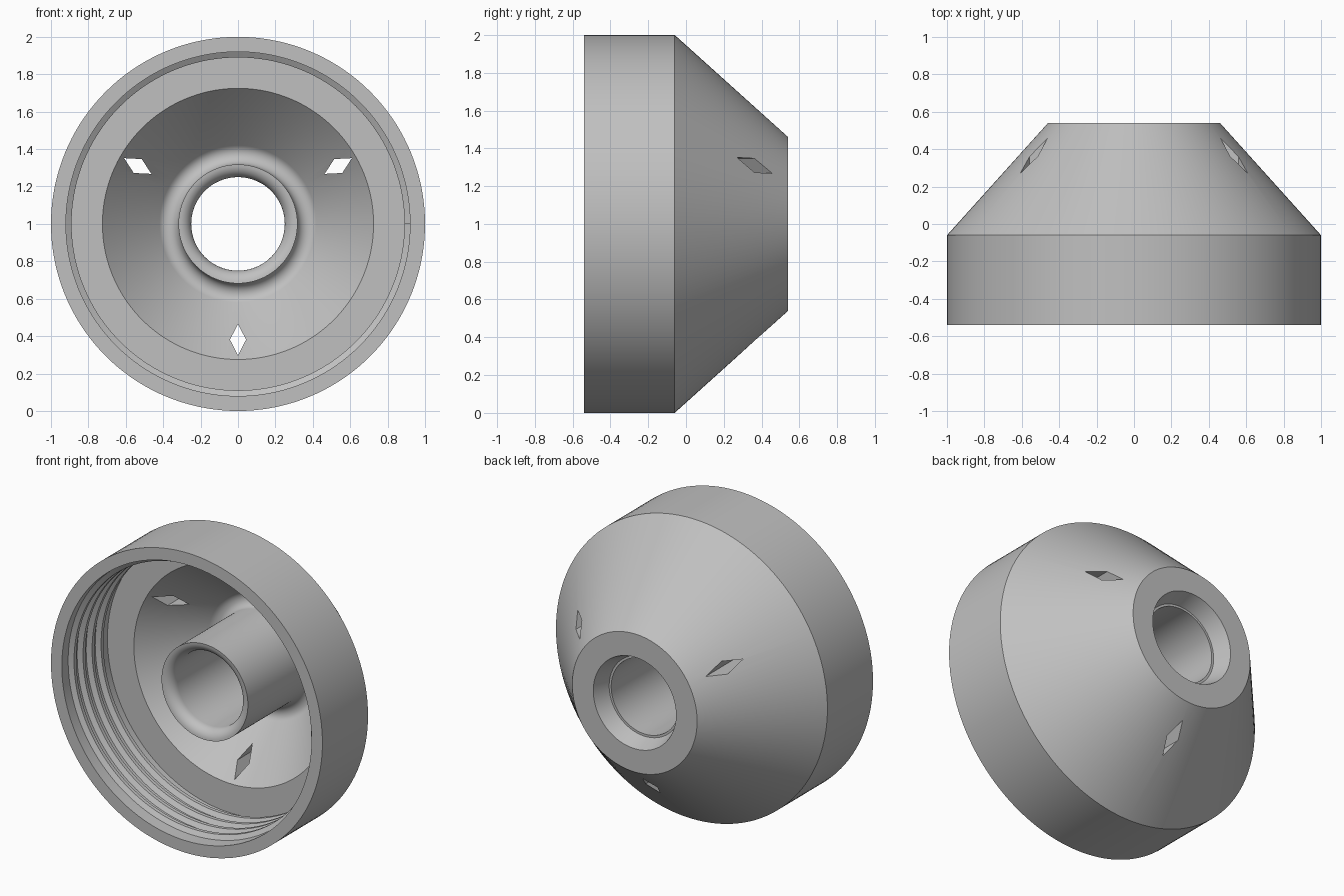
import bpy, bmesh
from math import sin, cos, pi, radians
from mathutils import Vector

cube = bpy.data.objects.get("Cube")
if cube:
    bpy.data.objects.remove(cube, do_unlink=True)

grey = bpy.data.materials.new("plain grey")
colour = (0.53, 0.53, 0.53, 1)
grey.use_nodes = True
grey.diffuse_color = colour
grey.node_tree.nodes["Principled BSDF"].inputs["Base Color"].default_value = colour


def finish(name, bm):
    bmesh.ops.recalc_face_normals(bm, faces=bm.faces[:])
    mesh = bpy.data.meshes.new(name)
    bm.to_mesh(mesh)
    bm.free()
    mesh.materials.append(grey)
    obj = bpy.data.objects.new(name, mesh)
    bpy.context.collection.objects.link(obj)
    return obj


def activate(obj):
    bpy.ops.object.select_all(action='DESELECT')
    obj.select_set(True)
    bpy.context.view_layer.objects.active = obj


def polar(r, angle, y):
    return Vector((r * cos(angle), y, 1 + r * sin(angle)))


def arc(cr, cy, rad, start, end, steps):
    angles = [radians(start + (end - start) * i / steps) for i in range(steps + 1)]
    return [(cr + rad * cos(a), cy + rad * sin(a)) for a in angles]


# Cap cross-section as (radius, depth), revolved about the y axis
profile = [(0.92, -0.54), (1, -0.54), (1, -0.06), (0.46, 0.54), (0.305, 0.54)]
profile += [(0.265, 0.43), (0.25, 0.43)]              # tapered rear socket
profile += arc(0.318, -0.282, 0.068, 180, 270, 8)     # rounded tube mouth
profile += arc(0.376, 0.24, 0.058, 180, 42, 10)       # fillet at the tube root
profile += [(0.725, -0.06), (0.92, -0.06)]            # inner cone and shoulder

bm = bmesh.new()
verts = [bm.verts.new((r, y, 1)) for r, y in profile]
edges = [bm.edges.new((v, verts[i - 1])) for i, v in enumerate(verts)]
bmesh.ops.spin(bm, geom=verts + edges, cent=(0, 0, 1), axis=(0, 1, 0),
               angle=2 * pi, steps=144, use_duplicate=False)
bmesh.ops.remove_doubles(bm, verts=bm.verts[:], dist=0.0005)
cap = finish("cap_body", bm)

# Three diamond slots through the conical wall
bm = bmesh.new()
for degrees in (30, 150, 270):
    a = radians(degrees)
    side = Vector((-sin(a), 0, cos(a))) * 0.043
    points = [polar(0.535, a, -0.2), polar(0.619, a, -0.2) + side,
              polar(0.703, a, -0.2), polar(0.619, a, -0.2) - side]
    face = bm.faces.new([bm.verts.new(p) for p in points])
    out = bmesh.ops.extrude_face_region(bm, geom=[face])
    moved = [g for g in out["geom"] if isinstance(g, bmesh.types.BMVert)]
    bmesh.ops.translate(bm, verts=moved, vec=(0, 0.9, 0))
cutter = finish("slot_cutter", bm)
cutter.hide_render = True

cut = cap.modifiers.new("slots", 'BOOLEAN')
cut.operation = 'DIFFERENCE'
cut.solver = 'EXACT'
cut.object = cutter
activate(cap)
bpy.ops.object.modifier_apply(modifier=cut.name)
bpy.data.objects.remove(cutter, do_unlink=True)

# Helical screw thread inside the skirt
section = [(0.925, -0.034), (0.89, -0.012), (0.89, 0.012), (0.925, 0.034)]
turns, per_turn, first, pitch = 4, 144, -0.49, 0.095
bm = bmesh.new()
previous = None
for i in range(turns * per_turn + 1):
    t = i / per_turn
    ring = [bm.verts.new(polar(r, 2 * pi * t, first + pitch * t + dy)) for r, dy in section]
    if previous:
        for k in range(4):
            n = (k + 1) % 4
            bm.faces.new((previous[k], previous[n], ring[n], ring[k]))
    else:
        bm.faces.new(ring)
    previous = ring
bm.faces.new(previous)
thread = finish("screw_thread", bm)

for obj in (cap, thread):
    activate(obj)
    bpy.ops.object.shade_smooth_by_angle(angle=radians(25))
